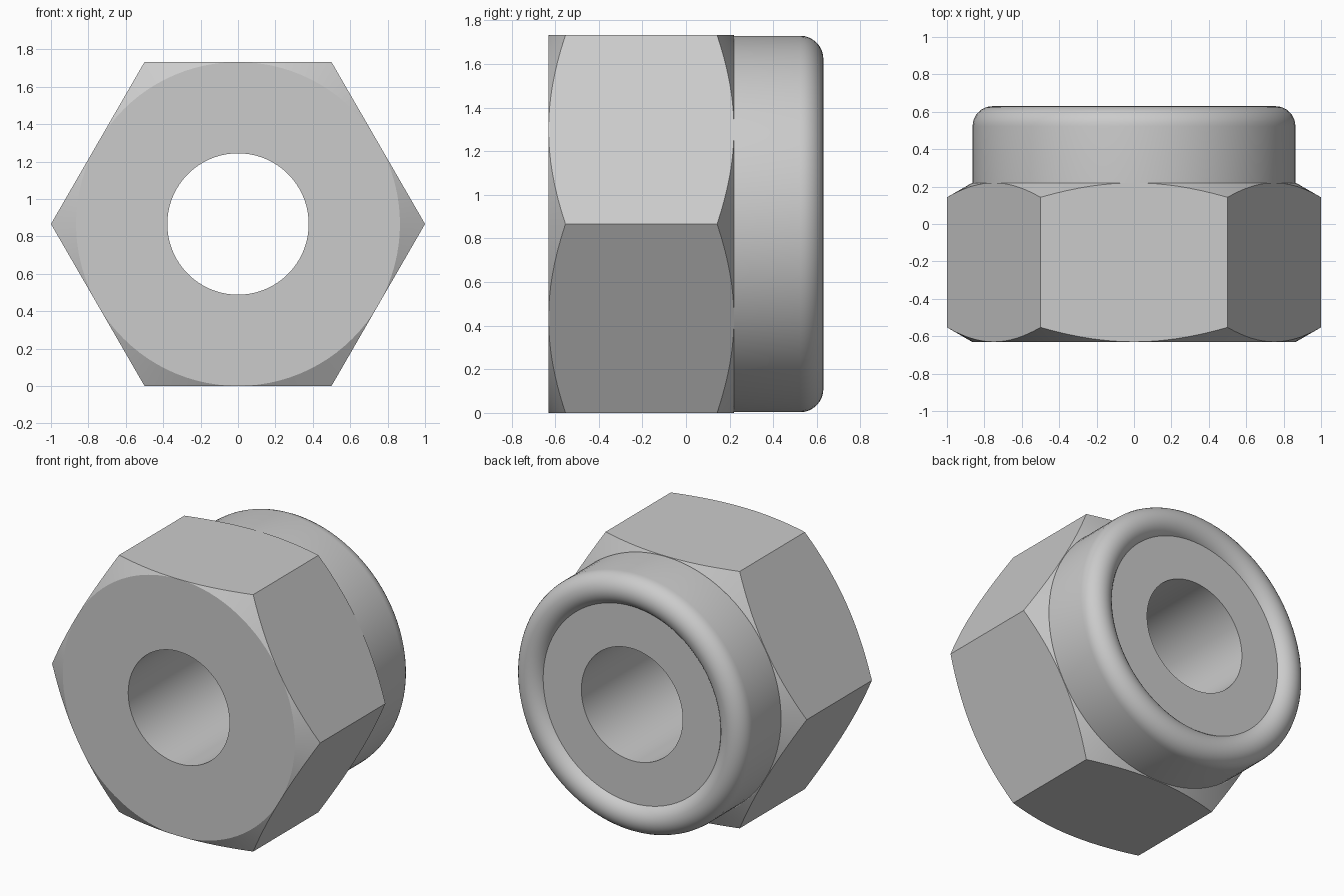
import bpy, bmesh
from math import sin, cos, pi, tan, radians

cube = bpy.data.objects.get("Cube")
if cube:
    bpy.data.objects.remove(cube)

SEGMENTS = 96
APOTHEM = cos(pi / 6)
FRONT, HEX_BACK, BACK = -0.63, 0.22, 0.63
BORE = 0.378
COLLAR = 0.863
LIP = 0.107
INSERT_FACE = 0.575
SLOPE = tan(radians(30))

steel = bpy.data.materials.new("grey steel")
steel.use_nodes = True
grey = (0.6, 0.6, 0.6, 1)
steel.diffuse_color = grey
steel.node_tree.nodes["Principled BSDF"].inputs["Base Color"].default_value = grey


def hex_radius(angle):
    """Distance from the axis to the hexagon's side at an angle."""
    return APOTHEM / cos(angle % (pi / 3) - pi / 6)


def loft(name, section):
    """Sweep a closed section, given as (radius, y) for each angle, about the y axis."""
    bm = bmesh.new()
    rows = []
    for i in range(SEGMENTS):
        a = 2 * pi * i / SEGMENTS
        rows.append([bm.verts.new((r * cos(a), y, APOTHEM + r * sin(a)))
                     for r, y in section(a)])
    count = len(rows[0])
    for i in range(SEGMENTS):
        here, after = rows[i - 1], rows[i]
        for j in range(count):
            bm.faces.new((here[j - 1], here[j], after[j], after[j - 1]))
    # Weld the points where the chamfer circle touches the flats
    bmesh.ops.remove_doubles(bm, verts=bm.verts[:], dist=0.0001)
    bmesh.ops.recalc_face_normals(bm, faces=bm.faces[:])
    mesh = bpy.data.meshes.new(name)
    bm.to_mesh(mesh)
    bm.free()
    mesh.materials.append(steel)
    obj = bpy.data.objects.new(name, mesh)
    bpy.context.collection.objects.link(obj)
    bpy.ops.object.select_all(action='DESELECT')
    obj.select_set(True)
    bpy.context.view_layer.objects.active = obj
    bpy.ops.object.shade_smooth_by_angle(angle=radians(25))
    return obj


# Hexagon with conical chamfers, round collar and rolled lip
def body_section(angle):
    r = hex_radius(angle)
    drop = (r - APOTHEM) * SLOPE
    points = [(BORE, FRONT), (APOTHEM, FRONT), (r, FRONT + drop),
              (r, HEX_BACK - drop), (APOTHEM, HEX_BACK), (COLLAR, HEX_BACK)]
    for k in range(17):
        t = pi * k / 16
        points.append((COLLAR - LIP + LIP * cos(t), BACK - LIP + LIP * sin(t)))
    inner = COLLAR - 2 * LIP
    return points + [(inner, HEX_BACK), (BORE, HEX_BACK)]


loft("nut_body", body_section)

# Locking ring set inside the collar
ring_outer = COLLAR - LIP
loft("locking_insert", lambda angle: [
    (BORE, HEX_BACK), (ring_outer, HEX_BACK),
    (ring_outer, INSERT_FACE), (BORE, INSERT_FACE)])
